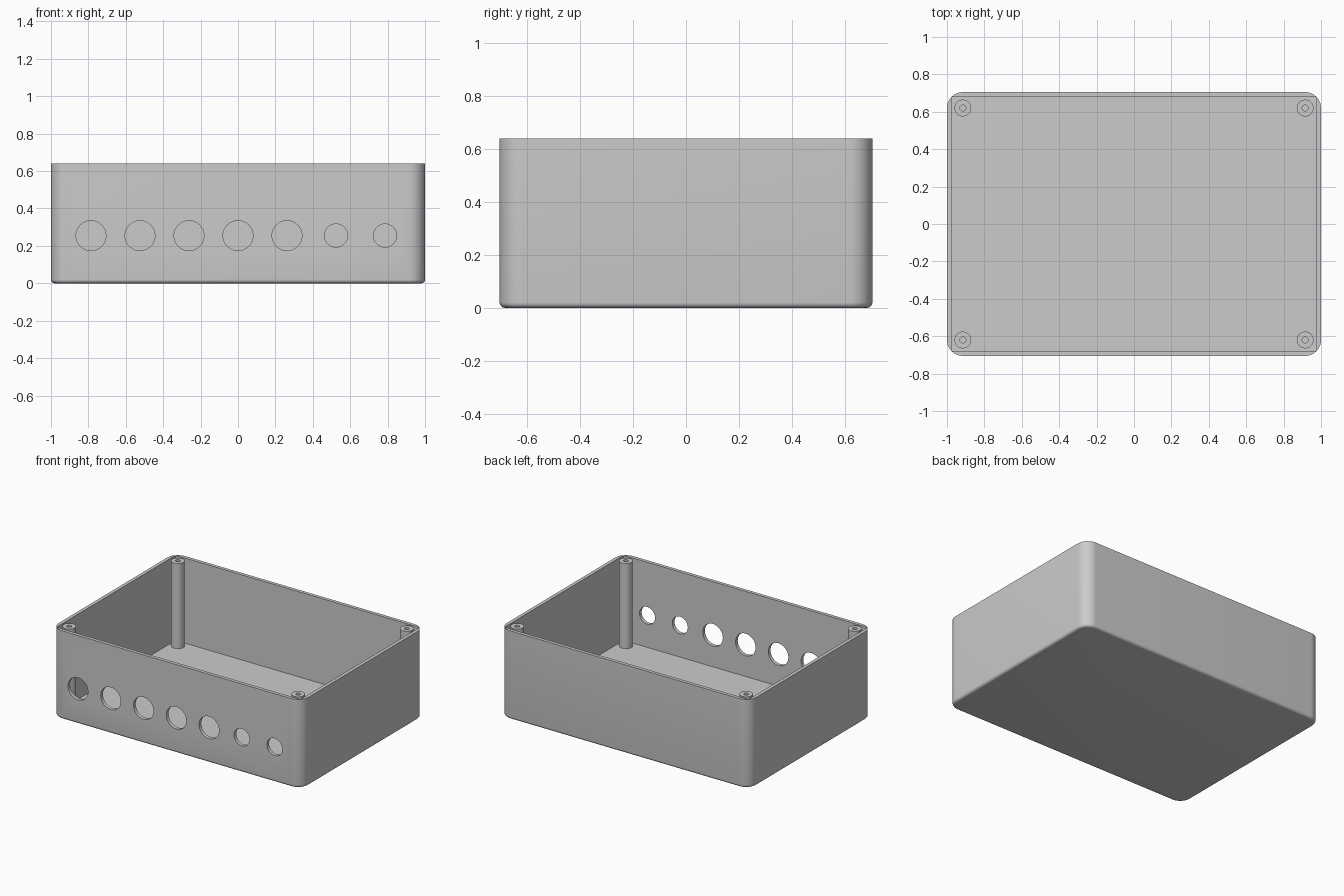
import bpy, bmesh, math
from mathutils import Matrix, Vector

cube = bpy.data.objects.get("Cube")
if cube:
    bpy.data.objects.remove(cube, do_unlink=True)

HX, HY, H = 1.0, 0.705, 0.64      # outer half sizes and height
CORNER, WALL, FLOOR = 0.085, 0.025, 0.025

grey = bpy.data.materials.new("enclosure grey")
grey.use_nodes = True
colour = (0.6, 0.6, 0.6, 1)
grey.diffuse_color = colour
grey.node_tree.nodes["Principled BSDF"].inputs["Base Color"].default_value = colour


def make_object(name, bm):
    bmesh.ops.recalc_face_normals(bm, faces=bm.faces)
    mesh = bpy.data.meshes.new(name)
    bm.to_mesh(mesh)
    bm.free()
    mesh.materials.append(grey)
    obj = bpy.data.objects.new(name, mesh)
    bpy.context.collection.objects.link(obj)
    return obj


def box(hx, hy, z0, z1):
    bm = bmesh.new()
    place = Matrix.Translation((0, 0, (z0 + z1) / 2)) @ Matrix.Diagonal((2 * hx, 2 * hy, z1 - z0, 1))
    bmesh.ops.create_cube(bm, size=1, matrix=place)
    return bm


def activate(obj):
    bpy.ops.object.select_all(action="DESELECT")
    obj.select_set(True)
    bpy.context.view_layer.objects.active = obj


def cut(target, cutter):
    cutter.hide_render = True
    mod = target.modifiers.new("cut", "BOOLEAN")
    mod.operation, mod.solver, mod.object = "DIFFERENCE", "EXACT", cutter
    activate(target)
    bpy.ops.object.modifier_apply(modifier=mod.name)
    bpy.data.objects.remove(cutter, do_unlink=True)


def smooth(obj):
    activate(obj)
    bpy.ops.object.shade_smooth_by_angle(angle=math.radians(30))


# Outer body: rounded upright corners, then a small fillet around the base
bm = box(HX, HY, 0, H)
upright = [e for e in bm.edges if abs(e.verts[0].co.z - e.verts[1].co.z) > 0.1]
bmesh.ops.bevel(bm, geom=upright, offset=CORNER, segments=12, profile=0.5, affect="EDGES")
base = [e for e in bm.edges if all(v.co.z < 0.001 for v in e.verts)]
bmesh.ops.bevel(bm, geom=base, offset=0.02, segments=5, profile=0.5, affect="EDGES")
case = make_object("case", bm)

# Square-cornered cavity, open at the top
cut(case, make_object("cavity_cutter", box(HX - WALL, HY - WALL, FLOOR, H + 0.2)))

# Row of round openings in the front wall: five large, two small
for i in range(7):
    bm = bmesh.new()
    radius = 0.08 if i < 5 else 0.062
    place = Matrix.Translation(((i - 3) * 0.262, -HY, 0.255)) @ Matrix.Rotation(math.pi / 2, 4, "X")
    bmesh.ops.create_cone(bm, cap_ends=True, segments=48, radius1=radius, radius2=radius, depth=0.2, matrix=place)
    cut(case, make_object("opening_cutter", bm))
smooth(case)


# Corner screw posts, lathed with a blind hole down the middle
def screw_post(name, x, y):
    profile = [(0, 0.3), (0.016, 0.3), (0.016, H), (0.045, H), (0.045, FLOOR - 0.005)]
    bm = bmesh.new()
    verts = [bm.verts.new((r, 0, z)) for r, z in profile]
    edges = [bm.edges.new(pair) for pair in zip(verts, verts[1:])]
    bmesh.ops.spin(bm, geom=verts + edges, cent=(0, 0, 0), axis=(0, 0, 1), angle=math.tau, steps=32)
    bmesh.ops.remove_doubles(bm, verts=bm.verts, dist=0.0005)
    bmesh.ops.translate(bm, verts=bm.verts, vec=Vector((x, y, 0)))
    smooth(make_object(name, bm))


for side, sx in (("left", 1), ("right", -1)):
    for end, sy in (("front", -1), ("back", 1)):
        screw_post(f"screw_post_{end}_{side}", sx * (HX - CORNER), sy * (HY - CORNER))
